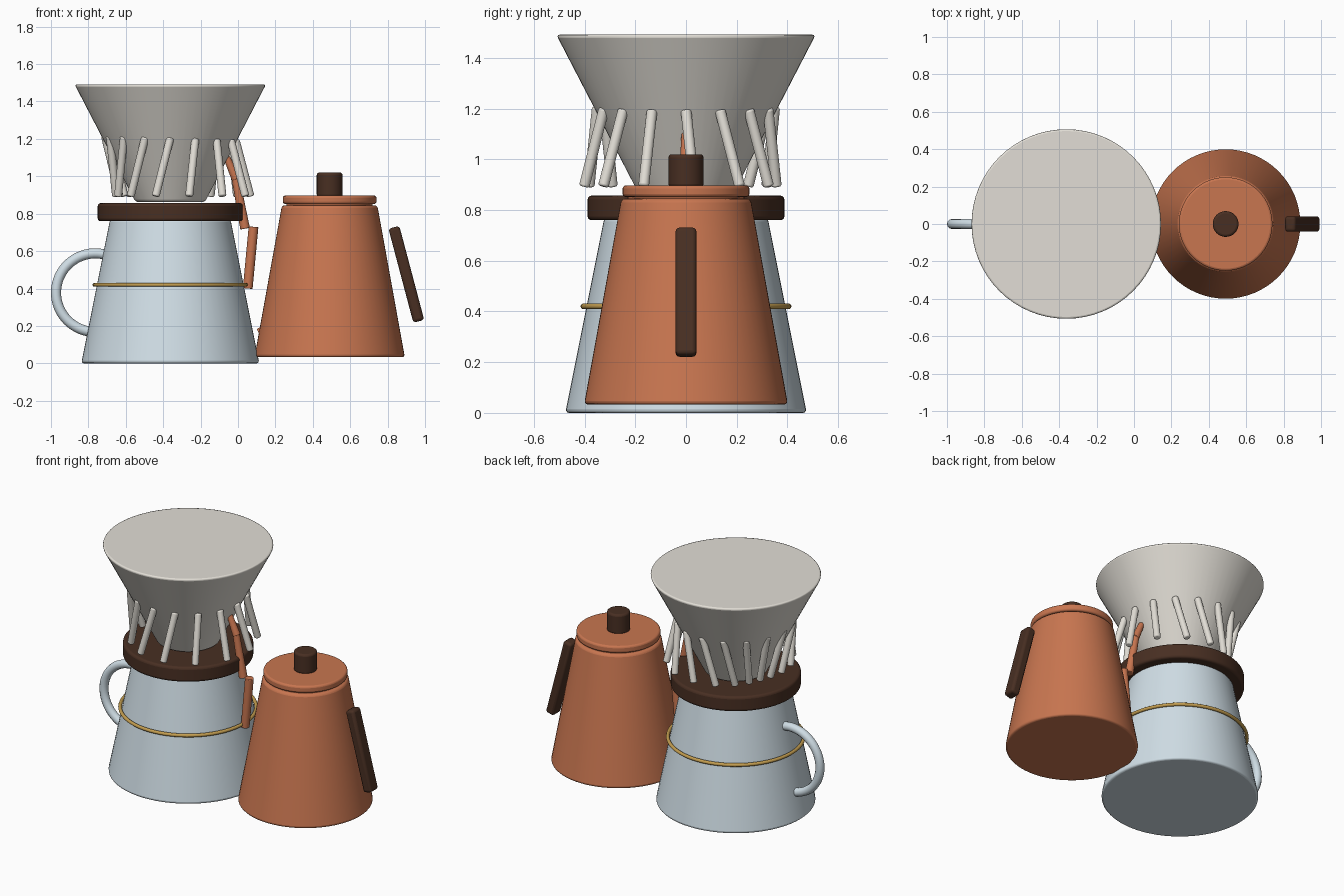
import bpy, bmesh, math
from mathutils import Vector

if "Cube" in bpy.data.objects:
    bpy.data.objects.remove(bpy.data.objects["Cube"])


def material(name, rgb):
    m = bpy.data.materials.new(name)
    m.diffuse_color = (*rgb, 1)
    m.use_nodes = True
    m.node_tree.nodes["Principled BSDF"].inputs["Base Color"].default_value = m.diffuse_color
    return m


GLASS = material("pale_glass", (0.63, 0.73, 0.79))
COPPER = material("copper", (0.58, 0.18, 0.08))
WOOD = material("dark_wood", (0.065, 0.028, 0.016))
CERAMIC = material("ceramic", (0.76, 0.73, 0.67))
BRASS = material("brass", (0.55, 0.34, 0.08))


def finish(obj, mat, bevel=0.0):
    obj.data.materials.append(mat)
    if bevel:
        b = obj.modifiers.new("soft_edges", 'BEVEL')
        b.width, b.segments = bevel, 3
        b.limit_method, b.angle_limit = 'ANGLE', math.radians(40)
    bpy.ops.object.select_all(action='DESELECT')
    bpy.context.view_layer.objects.active = obj
    obj.select_set(True)
    bpy.ops.object.shade_smooth_by_angle(angle=math.radians(40))
    return obj


def rod(name, p, q, r1, r2, mat, bevel=0.0, sides=48):
    """Capped cone or cylinder from p (radius r1) to q (radius r2)."""
    p, q = Vector(p), Vector(q)
    bm = bmesh.new()
    bmesh.ops.create_cone(bm, cap_ends=True, segments=sides, radius1=r1,
                          radius2=r2, depth=(q - p).length)
    me = bpy.data.meshes.new(name)
    bm.to_mesh(me)
    bm.free()
    obj = bpy.data.objects.new(name, me)
    bpy.context.collection.objects.link(obj)
    obj.location = (p + q) / 2
    obj.rotation_mode = 'QUATERNION'
    obj.rotation_quaternion = (q - p).to_track_quat('Z', 'Y')
    return finish(obj, mat, bevel)


def upright(name, x, z0, z1, r1, r2, mat, bevel, sides=64):
    return rod(name, (x, 0, z0), (x, 0, z1), r1, r2, mat, bevel, sides)


CX, KX = -0.362, 0.49   # carafe and kettle axes

# Carafe, wooden collar and dripper
upright("carafe_body", CX, 0, 0.77, 0.476, 0.322, GLASS, 0.015)
upright("wooden_collar", CX, 0.76, 0.857, 0.388, 0.388, WOOD, 0.015)
upright("dripper_cone", CX, 0.862, 1.492, 0.185, 0.512, CERAMIC, 0.015)

# Brass band
bpy.ops.mesh.primitive_torus_add(location=(CX, 0, 0.42), major_radius=0.405,
                                 minor_radius=0.011, major_segments=64, minor_segments=10)
band = bpy.context.object
band.name = "brass_band"
finish(band, BRASS)

# Carafe handle: swept arc
curve = bpy.data.curves.new("carafe_handle_path", 'CURVE')
curve.dimensions = '3D'
curve.bevel_depth, curve.bevel_resolution = 0.027, 4
curve.use_fill_caps = True
spline = curve.splines.new('POLY')
spline.points.add(32)
for i, pt in enumerate(spline.points):
    a = math.radians(75 + 185 * i / 32)
    pt.co = (-0.763 + 0.21 * math.cos(a), 0, 0.378 + 0.21 * math.sin(a), 1)
tmp = bpy.data.objects.new("carafe_handle_path", curve)
bpy.context.collection.objects.link(tmp)
bpy.context.view_layer.update()
mesh = bpy.data.meshes.new_from_object(tmp.evaluated_get(bpy.context.evaluated_depsgraph_get()))
bpy.data.objects.remove(tmp)
handle = bpy.data.objects.new("carafe_handle", mesh)
bpy.context.collection.objects.link(handle)
finish(handle, GLASS)

# Leaning ribs around the dripper; the lean direction turns at twice the angle
for i in range(16):
    a = math.tau * i / 16
    lean = 2 * a + math.radians(22)
    top = Vector((CX + 0.35 * math.cos(a), 0.35 * math.sin(a), 1.205 - 0.012 * math.cos(a)))
    base = Vector((top.x + 0.085 * math.cos(lean), top.y + 0.085 * math.sin(lean), 0.893))
    rod(f"dripper_rib_{i + 1}", base, top, 0.021, 0.021, CERAMIC, 0.008, 16)

# Kettle
upright("kettle_body", KX, 0.033, 0.845, 0.402, 0.255, COPPER, 0.015)
upright("kettle_neck", KX, 0.83, 0.86, 0.23, 0.23, COPPER, 0)
upright("kettle_lid", KX, 0.852, 0.897, 0.25, 0.25, COPPER, 0.012)
upright("lid_knob", KX, 0.89, 1.02, 0.069, 0.069, WOOD, 0.013, 32)

# Kettle grip: leaning softened bar
bpy.ops.mesh.primitive_cube_add(size=1, location=(0.9, 0, 0.476))
grip = bpy.context.object
grip.name = "kettle_grip"
grip.scale = (0.06, 0.082, 0.52)
grip.rotation_euler = (0, -math.atan2(0.135, 0.51), 0)
bpy.ops.object.transform_apply(location=False, rotation=True, scale=True)
finish(grip, WOOD, 0.016)

# Gooseneck spout in stepped segments
spout = [((0.20, 0.20), (0.115, 0.155), 0.034, 0.032),
         ((0.052, 0.40), (0.083, 0.73), 0.026, 0.026),
         ((0.038, 0.72), (-0.015, 1.00), 0.026, 0.021),
         ((-0.01, 0.985), (-0.06, 1.10), 0.024, 0.018)]
for i, (p, q, r1, r2) in enumerate(spout):
    rod(f"spout_segment_{i + 1}", (p[0], 0, p[1]), (q[0], 0, q[1]), r1, r2, COPPER, 0.004, 20)
